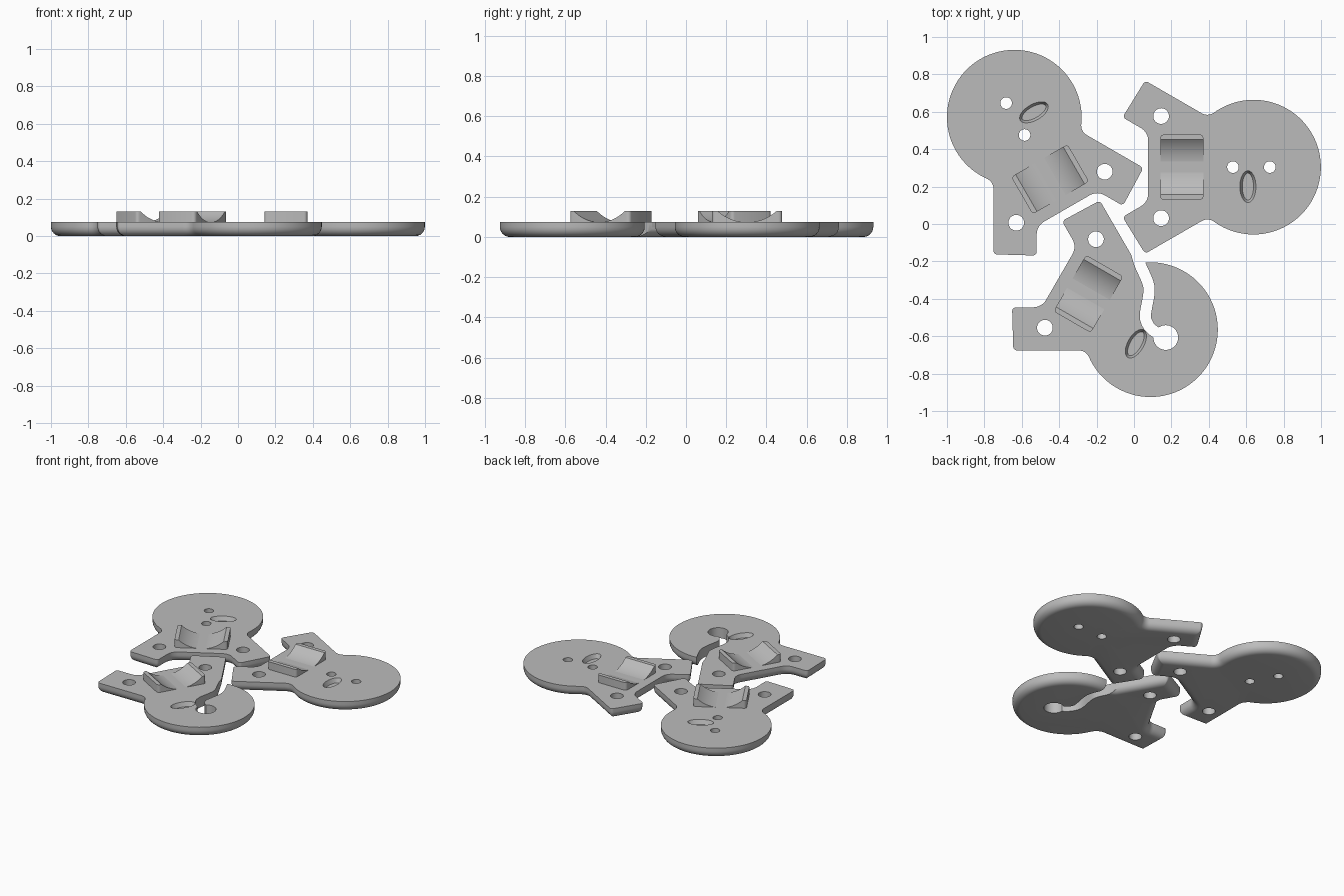
import bpy, bmesh
from math import sin, cos, pi, radians, sqrt, atan2, asin
from mathutils import Vector, Matrix

if "Cube" in bpy.data.objects:
    bpy.data.objects.remove(bpy.data.objects["Cube"])

grey = bpy.data.materials.new("plain grey")
grey.use_nodes = True
colour = (0.5, 0.5, 0.5, 1)
grey.diffuse_color = colour
grey.node_tree.nodes["Principled BSDF"].inputs["Base Color"].default_value = colour

THICK, ROUND, DISC_R = 0.075, 0.05, 0.36


def direction(deg):
    return Vector((cos(radians(deg)), sin(radians(deg))))


def arc(centre, r, start, end, steps):
    return [centre + r * direction(start + (end - start) * i / steps) for i in range(steps + 1)]


def loft(name, rings):
    """Closed solid through equal-length rings of 3D points."""
    bm = bmesh.new()
    rows = [[bm.verts.new(p) for p in ring] for ring in rings]
    n = len(rows[0])
    for low, high in zip(rows, rows[1:]):
        for i in range(n):
            j = (i + 1) % n
            bm.faces.new((low[i], low[j], high[j], high[i]))
    bm.faces.new(rows[0][::-1])
    bm.faces.new(rows[-1])
    bmesh.ops.recalc_face_normals(bm, faces=bm.faces)
    mesh = bpy.data.meshes.new(name)
    bm.to_mesh(mesh)
    bm.free()
    mesh.materials.append(grey)
    obj = bpy.data.objects.new(name, mesh)
    bpy.context.collection.objects.link(obj)
    return obj


def lift(points, z):
    return [(p[0], p[1], z) for p in points]


def ellipse(x, y, rx, ry, steps=40):
    return [(x + rx * cos(2 * pi * i / steps), y + ry * sin(2 * pi * i / steps)) for i in range(steps)]


def outline(d):
    """Disc with two splayed arms, inset by d."""
    a, b = Vector((-0.58, 0.463)), Vector((-0.70, 0.266))
    u, n = direction(-30), direction(60)
    # fillet between disc and arm
    rf = 0.06
    base = a + rf * n
    k = base.dot(u)
    c = base + u * (-k - sqrt(k * k - base.length_squared + (DISC_R + rf) ** 2))
    phi = atan2(c.y, c.x) * 180 / pi
    pts = arc(Vector((0, 0)), DISC_R - d, 0, phi, 40)
    pts += arc(c, rf + d, phi + 180, 240, 8)
    # arm tip corners
    r = max(0.02, d + 0.003)
    for p, ang in ((a, 60), (b, 150)):
        pts += arc(p - r * (direction(ang) + direction(ang + 90)), r - d, ang, ang + 90, 5)
    # fillet between arm and straight inner edge
    rg, inner_x = 0.08, -0.563
    cx = inner_x - rg
    out = direction(240)
    cy = (b.dot(out) + rg - cx * out.x) / out.y
    pts += arc(Vector((cx, cy)), rg + d, 60, 0, 8)
    return pts + [Vector((p.x, -p.y)) for p in reversed(pts[1:])]


def make_plate(name, place, cutters):
    rings = []
    for i in range(7):
        t = i / 6 * pi / 2
        rings.append(lift(outline(ROUND * (1 - sin(t))), ROUND * (1 - cos(t))))
    rings.append(lift(outline(0), THICK))
    plate = loft(name, rings)
    plate.data.transform(place)
    for cutter in cutters:
        mod = plate.modifiers.new("cut", 'BOOLEAN')
        mod.operation, mod.solver, mod.object = 'DIFFERENCE', 'EXACT', cutter
    bpy.context.view_layer.update()
    graph = bpy.context.evaluated_depsgraph_get()
    mesh = bpy.data.meshes.new_from_object(plate.evaluated_get(graph))
    plate.modifiers.clear()
    plate.data = mesh
    for cutter in cutters:
        bpy.data.objects.remove(cutter)
    return plate


def make_saddle(name, place):
    # block with a cylindrical trough running along the plate's axis
    half, edge, top, dip = 0.174, 0.147, 0.13, 0.073
    sag = top - dip
    rad = (edge ** 2 + sag ** 2) / (2 * sag)
    span = asin(edge / rad)
    profile = [(-half, 0.06), (half, 0.06), (half, top)]
    for i in range(25):
        t = span * (1 - i / 12)
        profile.append((rad * sin(t), dip + rad * (1 - cos(t))))
    profile.append((-half, top))
    saddle = loft(name, [[(x, y, z) for y, z in profile] for x in (-0.498, -0.268)])
    # round the four upright corners
    bm = bmesh.new()
    bm.from_mesh(saddle.data)
    corners = [e for e in bm.edges if all(abs(abs(v.co.y) - half) < 0.001 for v in e.verts)
               and abs(e.verts[0].co.z - e.verts[1].co.z) > 0.03]
    bmesh.ops.bevel(bm, geom=corners, offset=0.018, segments=4, affect='EDGES', profile=0.5)
    bm.to_mesh(saddle.data)
    bm.free()
    saddle.data.transform(place)
    return saddle


def hole(x, y, r, place):
    obj = loft("hole_cutter", [lift(ellipse(x, y, r, r), z) for z in (-0.1, 0.2)])
    obj.data.transform(place)
    obj.hide_render = True
    return obj


def recess(place):
    # shallow oval pocket with sloping walls
    rings = [lift(ellipse(-0.03, -0.104, 0.043 - g, 0.085 - g), z)
             for g, z in ((0.013, 0.045), (0, THICK), (-0.004, 0.09))]
    obj = loft("recess_cutter", rings)
    obj.data.transform(place)
    obj.hide_render = True
    return obj


def winding_slot():
    # wavy passage from the rim to the keyhole
    path = [Vector(p) for p in ((0.0, -0.1), (0.015, -0.16), (0.034, -0.22), (0.073, -0.31),
                                (0.08, -0.37), (0.061, -0.485), (0.073, -0.535),
                                (0.1, -0.567), (0.15, -0.6), (0.2, -0.63))]
    mid = []
    for p0, p1, p2, p3 in zip(path, path[1:], path[2:], path[3:]):
        for i in range(5):
            t = i / 5
            mid.append(0.5 * (2 * p1 + (p2 - p0) * t + (2 * p0 - 5 * p1 + 4 * p2 - p3) * t * t
                              + (3 * p1 - p0 - 3 * p2 + p3) * t ** 3))
    left, right = [], []
    for i, p in enumerate(mid):
        tan = (mid[min(i + 1, len(mid) - 1)] - mid[max(i - 1, 0)]).normalized()
        side = 0.03 * Vector((-tan.y, tan.x))
        left.append(p + side)
        right.append(p - side)
    ring = left + right[::-1]
    obj = loft("slot_cutter", [lift(ring, z) for z in (-0.1, 0.2)])
    obj.hide_render = True
    return obj


# three plates: name, disc centre, turn in degrees, has keyhole
parts = []
for name, x, y, turn, keyhole in (("left", 0.639, 0.304, 0, False),
                                  ("back_right", -0.64, 0.571, 120, False),
                                  ("front", 0.088, -0.565, -30, True)):
    place = Matrix.Translation((x, y, 0)) @ Matrix.Rotation(radians(turn), 4, 'Z')
    cutters = [hole(-0.494, s * 0.273, 0.042, place) for s in (1, -1)]
    cutters.append(recess(place))
    if keyhole:
        cutters += [hole(0.17, -0.607, 0.066, Matrix.Identity(4)), winding_slot()]
    else:
        cutters += [hole(hx, 0, 0.031, place) for hx in (-0.11, 0.087)]
    parts.append(make_plate(name + "_plate", place, cutters))
    parts.append(make_saddle(name + "_saddle", place))

bpy.ops.object.select_all(action='DESELECT')
for obj in parts:
    obj.select_set(True)
bpy.context.view_layer.objects.active = parts[0]
bpy.ops.object.shade_smooth_by_angle(angle=radians(30))
